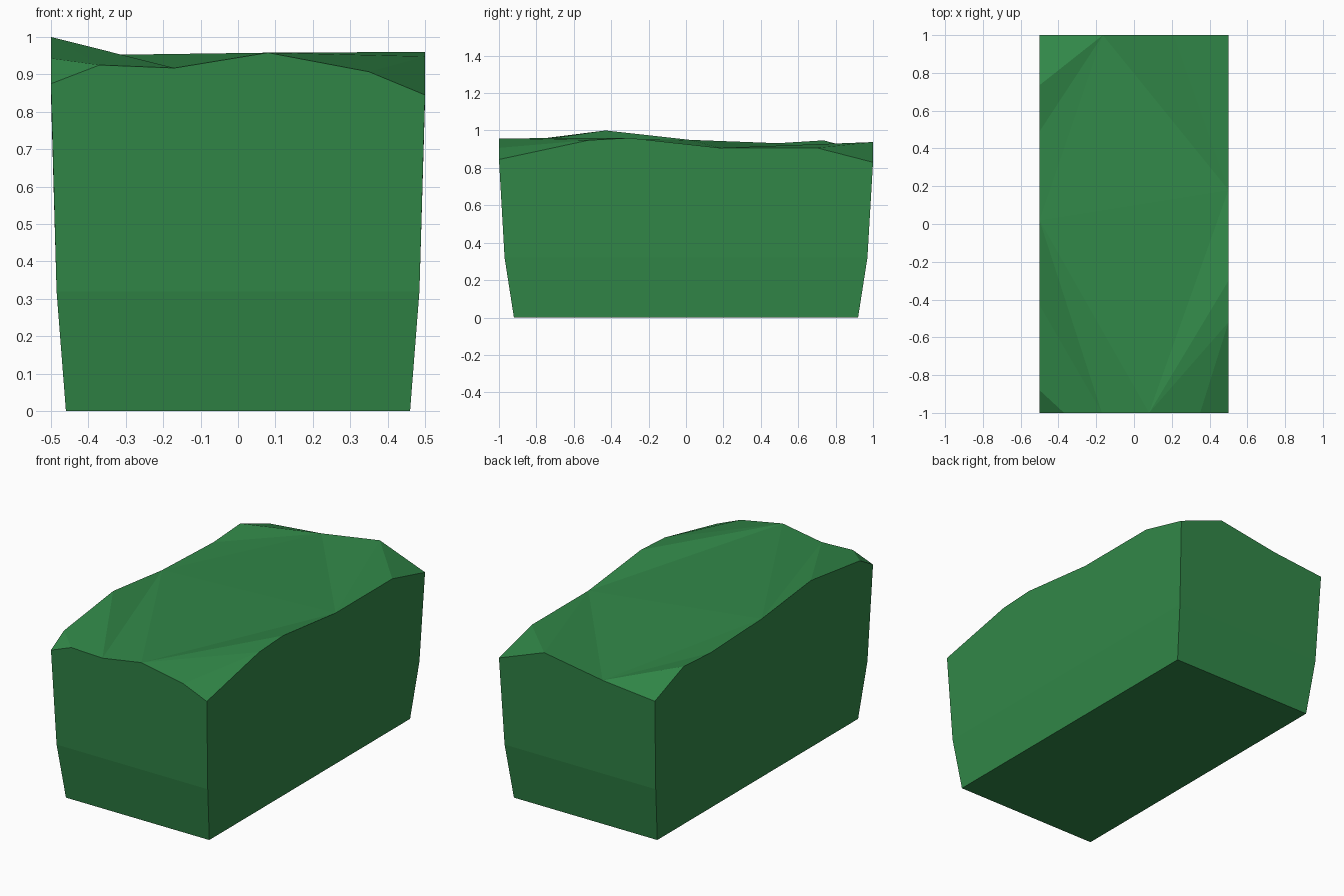
import bpy, bmesh

if "Cube" in bpy.data.objects:
    bpy.data.objects.remove(bpy.data.objects["Cube"])

# Single green of the whole block
green = bpy.data.materials.new("leaf green")
green.diffuse_color = (0.031, 0.245, 0.065, 1.0)
green.use_nodes = True
green.node_tree.nodes["Principled BSDF"].inputs["Base Color"].default_value = green.diffuse_color

# Uneven rim height along each side, counter-clockwise: (position, height)
front = [(-.5, .875), (-.37, .925), (-.17, .917), (.08, .958), (.35, .907)]
right = [(-1, .845), (-.52, .948), (-.3, .96), (.18, .907), (.7, .907)]
back = [(.5, .83), (.21, .938), (-.165, .878)]
left = [(1, .846), (.735, .947), (.49, .932), (.02, .95), (-.43, 1.0), (-.88, .943)]
sides = [[(x, -1, z) for x, z in front], [(.5, y, z) for y, z in right],
         [(x, 1, z) for x, z in back], [(-.5, y, z) for y, z in left]]

# Creases that facet the top, as pairs of rim points
creases = [(1, 18), (1, 17), (2, 17), (2, 16), (3, 16), (8, 16), (12, 16), (12, 15),
           (12, 14), (3, 8), (3, 7), (3, 6), (4, 6), (8, 12), (8, 11), (9, 11)]

bm = bmesh.new()


def ring(sx, sy, z):
    return [bm.verts.new((x * sx, y * sy, z)) for x, y in ((-1, -1), (1, -1), (1, 1), (-1, 1))]


# Tapered body: base and middle rings, then the rim
base, middle = ring(.46, .92, 0), ring(.485, .97, .32)
rims = [[bm.verts.new(p) for p in s] for s in sides]
bm.faces.new(base[::-1])
for i in range(4):
    j = (i + 1) % 4
    bm.faces.new((base[i], base[j], middle[j], middle[i]))
    bm.faces.new([middle[i], middle[j]] + (rims[i] + rims[j][:1])[::-1])

# Faceted top
rim = [v for r in rims for v in r]
bm.faces.new(rim)
for a, b in creases:
    shared = set(rim[a].link_faces) & set(rim[b].link_faces)
    face = next(f for f in shared if all(v in rim for v in f.verts))
    bmesh.utils.face_split(face, rim[a], rim[b])
bmesh.ops.recalc_face_normals(bm, faces=bm.faces[:])

mesh = bpy.data.meshes.new("hedge_block")
bm.to_mesh(mesh)
bm.free()
mesh.materials.append(green)
bpy.context.collection.objects.link(bpy.data.objects.new("hedge_block", mesh))
